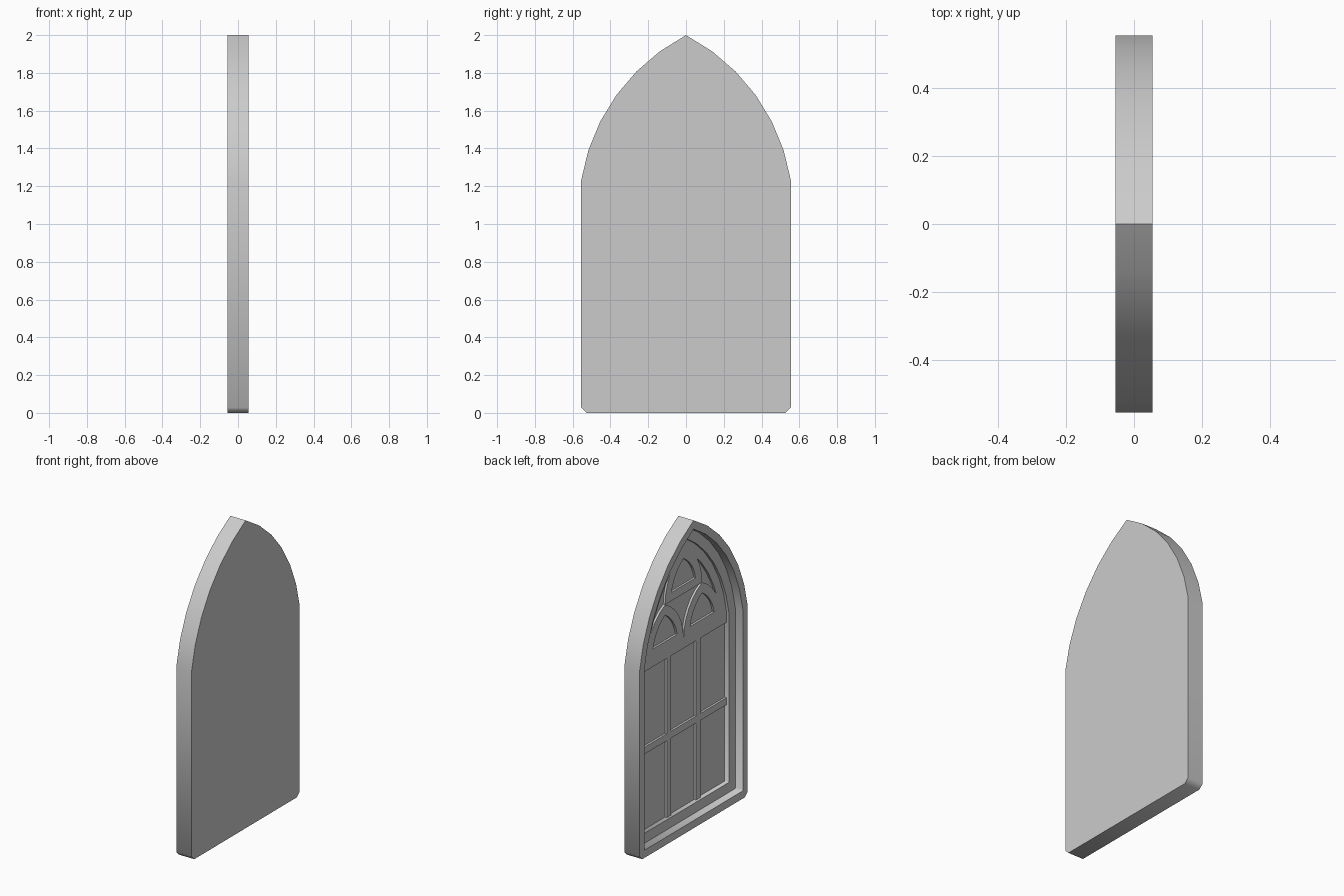
import bpy, bmesh
from math import sin, cos, acos, asin, sqrt, radians

cube = bpy.data.objects.get("Cube")
if cube:
    bpy.data.objects.remove(cube, do_unlink=True)

stone = bpy.data.materials.new("stone grey")
stone.use_nodes = True
GREY = (0.6, 0.6, 0.6, 1)
stone.diffuse_color = GREY
stone.node_tree.nodes["Principled BSDF"].inputs["Base Color"].default_value = GREY

FACE = -0.055                      # detailed side, depth is measured from here
DEPTH = 0.11
STEP, BAR, GLASS = 0.055, 0.072, 0.086
ARC_R, ARC_Y, ARC_Z = 1.05, -0.482, 1.067


def arc(r, cy, cz, a0, a1, n=6):
    """Points of one arch side, from the springing up to the apex."""
    return [(cy + r * cos(a0 + (a1 - a0) * i / n),
             cz + r * sin(a0 + (a1 - a0) * i / n)) for i in range(n + 1)]


def mirrored(side):
    """Closed outline from its +y half, which ends at the apex."""
    return side + [(-y, z) for y, z in reversed(side[:-1])]


def big_arch(off, n=6):
    r = ARC_R - off
    return arc(r, ARC_Y, ARC_Z, 0.158, acos(-ARC_Y / r), n)


def window_outline(off, chamfer):
    side = big_arch(off)
    w = side[0][0]
    return mirrored([(w - chamfer, off), (w, off + chamfer)] + side)


def small_arch(off, base, n=6):
    """Lancet outline concentric with the others, cut off at the base height."""
    r, cy = 0.324 - off, -0.134
    return mirrored(arc(r, cy, 0, asin(base / r), acos(-cy / r), n))


def loft(name, loops, closed=False):
    """Skin a chain of (depth, outline) loops; cap the ends unless closed."""
    bm = bmesh.new()
    rows = [[bm.verts.new((FACE + d, y, z)) for y, z in pts] for d, pts in loops]
    pairs = list(zip(rows, rows[1:]))
    if closed:
        pairs.append((rows[-1], rows[0]))
    else:
        bm.faces.new(rows[0])
        bm.faces.new(rows[-1])
    for a, b in pairs:
        for i in range(len(a)):
            j = (i + 1) % len(a)
            bm.faces.new((a[i], a[j], b[j], b[i]))
    bmesh.ops.recalc_face_normals(bm, faces=bm.faces)
    mesh = bpy.data.meshes.new(name)
    bm.to_mesh(mesh)
    bm.free()
    mesh.materials.append(stone)
    obj = bpy.data.objects.new(name, mesh)
    bpy.context.collection.objects.link(obj)
    bpy.ops.object.select_all(action="DESELECT")
    obj.select_set(True)
    bpy.context.view_layer.objects.active = obj
    bpy.ops.object.shade_smooth_by_angle(angle=radians(50))
    return obj


def ring(name, outer, inner):
    back = GLASS + 0.01
    return loft(name, [(BAR, outer), (BAR, inner), (back, inner), (back, outer)], True)


def bar(name, y0, y1, z0, z1):
    pts = [(y0, z0), (y1, z0), (y1, z1), (y0, z1)]
    return loft(name, [(BAR, pts), (GLASS + 0.01, pts)])


# Window body: flat back, outer rim, stepped inner frame and pane
outer = window_outline(0, 0.028)
rim = window_outline(0.05, 0.004)
inner = window_outline(0.115, 0.004)
loft("window_body", [(DEPTH, outer), (0, outer), (0, rim), (STEP, rim),
                     (STEP, inner), (GLASS, inner)])

# Glazing bars
HALF = 0.441
for label, y in (("left", -0.15), ("right", 0.15)):
    bar("upright_bar_" + label, y - 0.022, y + 0.022, 0.113, 1.16)
bar("cross_bar", -HALF, HALF, 0.615, 0.66)
bar("tracery_sill", -HALF, HALF, 1.15, 1.212)

# Large tracery arch following the frame
ring("tracery_arch",
     mirrored([(HALF, 1.15)] + big_arch(0.113)),
     mirrored([(0.38, 1.212)] + big_arch(0.175)))

# Three lancets: two side by side and one above
for label, y, z in (("left", -0.19, 1.21), ("right", 0.19, 1.21), ("top", 0, 1.505)):
    shapes = [[(y + p, z + q) for p, q in small_arch(off, base)]
              for off, base in ((0, 0), (0.06, 0.055))]
    ring("lancet_" + label, *shapes)
